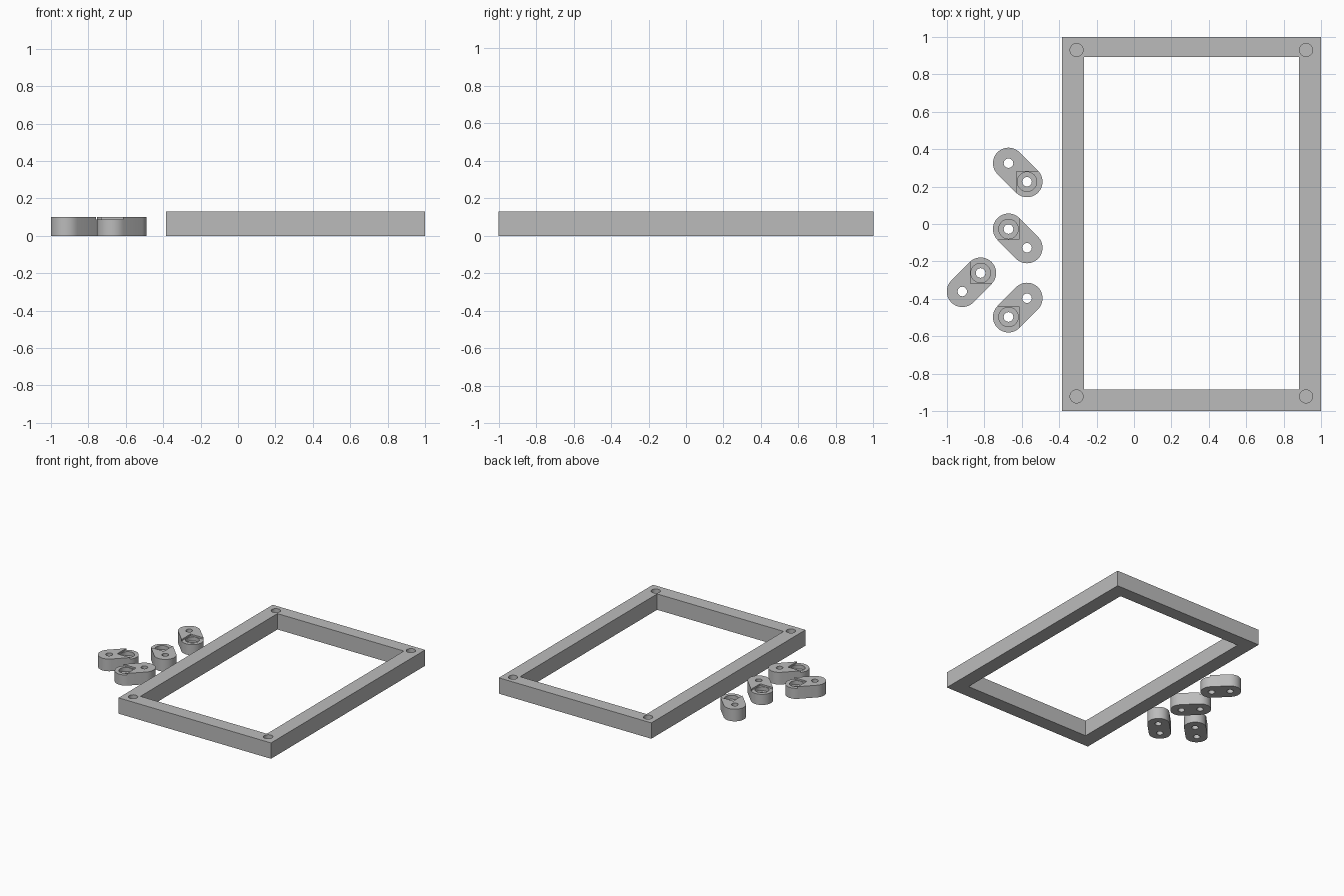
import bpy, math
from mathutils import Vector

if "Cube" in bpy.data.objects:
    bpy.data.objects.remove(bpy.data.objects["Cube"])

grey = bpy.data.materials.new("grey plastic")
grey.diffuse_color = (0.5, 0.5, 0.5, 1)
grey.use_nodes = True
grey.node_tree.nodes["Principled BSDF"].inputs["Base Color"].default_value = grey.diffuse_color


def prism(name, pts, z0, z1):
    """Extrude a counter-clockwise outline between two heights."""
    n = len(pts)
    verts = [(x, y, z) for z in (z0, z1) for x, y in pts]
    faces = [list(range(n))[::-1], list(range(n, 2 * n))]
    faces += [(i, (i + 1) % n, n + (i + 1) % n, n + i) for i in range(n)]
    me = bpy.data.meshes.new(name)
    me.from_pydata(verts, [], faces)
    me.materials.append(grey)
    ob = bpy.data.objects.new(name, me)
    bpy.context.collection.objects.link(ob)
    return ob


def rect(x0, x1, y0, y1):
    return [(x0, y0), (x1, y0), (x1, y1), (x0, y1)]


def arc(c, r, a0, a1, n, closed=True):
    steps = n if closed else n + 1
    return [(c[0] + r * math.cos(a0 + (a1 - a0) * i / n),
             c[1] + r * math.sin(a0 + (a1 - a0) * i / n)) for i in range(steps)]


def circle(c, r, n=32):
    return arc(c, r, 0, math.tau, n)


def cut(ob, *cutter):
    """Subtract a prism, then discard the cutter."""
    tool = prism("cutter", *cutter)
    mod = ob.modifiers.new("cut", 'BOOLEAN')
    mod.operation, mod.solver, mod.object = 'DIFFERENCE', 'EXACT', tool
    bpy.context.view_layer.objects.active = ob
    bpy.ops.object.modifier_apply(modifier=mod.name)
    bpy.data.objects.remove(tool)


# Rectangular frame with a blind pocket in each corner
frame = prism("frame", rect(-0.385, 1, -1, 1), 0, 0.13)
cut(frame, rect(-0.267, 0.882, -0.885, 0.893), -0.1, 0.3)
for x in (-0.307, 0.92):
    for y in (-0.922, 0.93):
        cut(frame, circle((x, y), 0.035), 0.06, 0.3)

# Clips: (recessed end centre, plain end centre)
clips = [((-0.572, 0.226), (-0.671, 0.325)),
         ((-0.671, -0.027), (-0.572, -0.127)),
         ((-0.82, -0.262), (-0.918, -0.361)),
         ((-0.671, -0.497), (-0.572, -0.397))]
R, H, STEP = 0.083, 0.1, 0.087
for k, (a, b) in enumerate(clips, 1):
    # Rounded bar
    d = Vector(b) - Vector(a)
    t = math.atan2(d.y, d.x)
    h = math.pi / 2
    outline = arc(b, R, t - h, t + h, 20, False) + arc(a, R, t + h, t + 3 * h, 20, False)
    clip = prism(f"clip_{k}", outline, 0, H)
    # Square step around the recessed end
    xs = sorted((a[0] + math.copysign(0.055, d.x), a[0] - math.copysign(0.2, d.x)))
    ys = sorted((a[1] + math.copysign(0.055, d.y), a[1] - math.copysign(0.2, d.y)))
    cut(clip, rect(*xs, *ys), STEP, 0.3)
    # Counterbore and through holes
    cut(clip, circle(a, 0.052), 0.055, 0.3)
    for c in (a, b):
        cut(clip, circle(c, 0.026, 12), -0.1, 0.3)

# Smooth round walls, keep crisp edges
for ob in list(bpy.context.scene.objects):
    bpy.ops.object.select_all(action='DESELECT')
    ob.select_set(True)
    bpy.context.view_layer.objects.active = ob
    bpy.ops.object.shade_smooth_by_angle(angle=math.radians(35))
